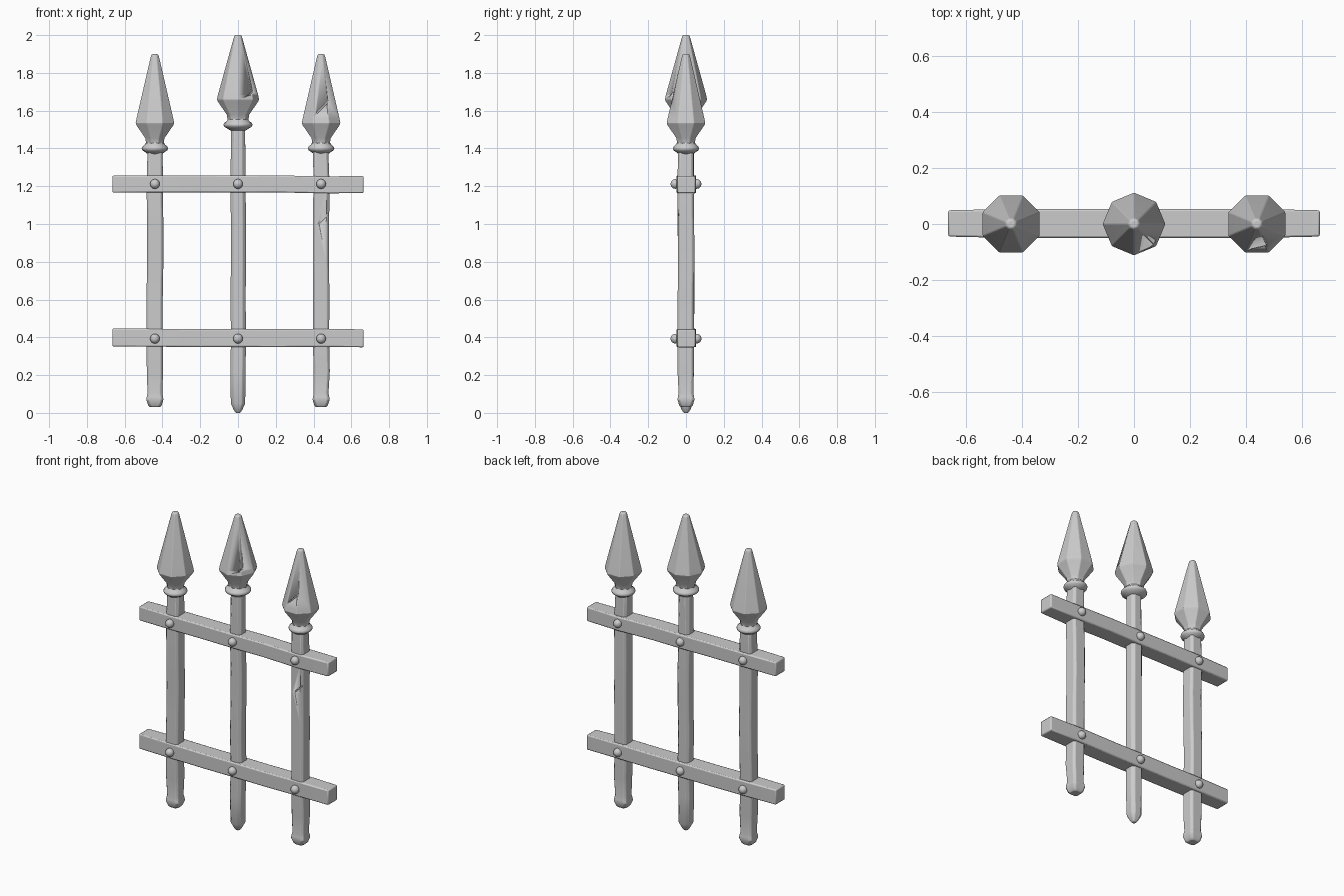
import bpy, bmesh, math, random
from mathutils import Vector

if "Cube" in bpy.data.objects:
    bpy.data.objects.remove(bpy.data.objects["Cube"])

random.seed(4)


def finish(bm, name, bevel=0.0, angle=30):
    bmesh.ops.recalc_face_normals(bm, faces=bm.faces)
    mesh = bpy.data.meshes.new(name)
    bm.to_mesh(mesh)
    bm.free()
    ob = bpy.data.objects.new(name, mesh)
    bpy.context.collection.objects.link(ob)
    bpy.ops.object.select_all(action='DESELECT')
    ob.select_set(True)
    bpy.context.view_layer.objects.active = ob
    if bevel:
        mod = ob.modifiers.new("worn_edges", 'BEVEL')
        mod.width, mod.segments, mod.limit_method = bevel, 2, 'ANGLE'
    bpy.ops.object.shade_smooth_by_angle(angle=math.radians(angle))
    return ob


def loft(name, rings, bevel=0.0, angle=30):
    """Skin a list of point rings and cap both ends."""
    bm = bmesh.new()
    loops = [[bm.verts.new(p) for p in ring] for ring in rings]
    n = len(loops[0])
    for a, b in zip(loops, loops[1:]):
        for i in range(n):
            j = (i + 1) % n
            bm.faces.new((a[i], a[j], b[j], b[i]))
    bm.faces.new(loops[0])
    bm.faces.new(loops[-1])
    return finish(bm, name, bevel, angle)


def square_ring(x, z, h, chamfer, wobble=0.0):
    f = h - chamfer
    dx, dy = (random.uniform(-wobble, wobble) for _ in range(2))
    pts = [(h, -f), (h, f), (f, h), (-f, h), (-h, f), (-h, -f), (-f, -h), (f, -h)]
    return [(x + dx + u, dy + v, z) for u, v in pts]


def lathe(name, x, profile, sides, turn=0.0, bevel=0.0, angle=30):
    rings = [[(x + r * math.cos(turn + math.tau * i / sides),
               r * math.sin(turn + math.tau * i / sides), z) for i in range(sides)]
             for r, z in profile]
    return loft(name, rings, bevel, angle)


def groove(target, centre, length, tilt, width=0.007, depth=0.024):
    """Cut a thin slanted crack into the front of a part."""
    bm = bmesh.new()
    bmesh.ops.create_cube(bm, size=1)
    for v in bm.verts:
        v.co = Vector((v.co.x * length, v.co.y * depth, v.co.z * width))
    cutter = finish(bm, "crack_cutter")
    cutter.location = centre
    cutter.rotation_euler = (0, -tilt, 0)
    cutter.hide_render = True
    cutter.hide_set(True)
    mod = target.modifiers.new("crack", 'BOOLEAN')
    mod.operation, mod.solver, mod.object = 'DIFFERENCE', 'EXACT', cutter


# Posts with spear heads: x, head drop, foot profile (z, half width), chamfer
foot_side = [(0.03, 0.027), (0.04, 0.036), (0.07, 0.045), (0.085, 0.043), (0.105, 0.039)]
foot_mid = [(0.0, 0.012), (0.015, 0.022), (0.05, 0.038)]
posts = [("left", -0.44, 1.40, foot_side, 0.012, 1.0),
         ("middle", 0.0, 1.525, foot_mid, 0.017, 1.1),
         ("right", 0.44, 1.40, foot_side, 0.012, 1.0)]
parts = {}
for side, x, collar, foot, chamfer, s in posts:
    h = 0.040 if side == "middle" else 0.043
    rings = [square_ring(x, z, w, min(chamfer, w * 0.5)) for z, w in foot]
    for z in (0.22, 0.4, 0.6, 0.8, 1.0, 1.2, collar):
        rings.append(square_ring(x, z, h - 0.003 * (z > 1.22), chamfer, 0.003))
    parts[side + "_post"] = loft(side + "_post", rings, 0.003)

    # Round collar under the head
    ring = [(0.038, -0.03), (0.052, -0.019), (0.066, -0.010), (0.070, 0.0),
            (0.066, 0.010), (0.054, 0.020), (0.047, 0.032), (0.047, 0.05)]
    lathe(side + "_collar", x, [(r * s, collar + z) for r, z in ring], 16, angle=50)

    # Faceted spear head
    top = 2.0 if side == "middle" else 1.9
    wide = collar + 0.135
    turn = 0.0 if side == "middle" else math.pi / 8
    r = 0.112 if side == "middle" else 0.110
    head = [(0.050 * s, collar + 0.025), (0.055 * s, collar + 0.055),
            (r * 0.96, wide - 0.012), (r, wide), (r * 0.96, wide + 0.022),
            (0.027, top - 0.028), (0.021, top - 0.006), (0.014, top)]
    parts[side + "_head"] = lathe(side + "_spear_head", x, head, 8, turn, 0.003, 28)

# Cross rails with slightly uneven faces
for name, z0, z1 in (("lower_rail", 0.35, 0.445), ("upper_rail", 1.165, 1.255)):
    rings = []
    for i, x in enumerate((-0.665, -0.44, -0.2, 0.0, 0.2, 0.44, 0.665)):
        d = 0.047 if i in (0, 6) else 0.052
        j = random.uniform(-0.003, 0.003)
        rings.append([(x, -d + 0.002, z0 + j), (x, d + 0.002, z0 + j),
                      (x, d + 0.002, z1 + j), (x, -d + 0.002, z1 + j)])
    loft(name, rings, 0.007)

# Domed rivets on both sides of every crossing
for x in (-0.44, 0.0, 0.44):
    for z in (0.393, 1.212):
        for y in (-0.056, 0.056):
            bm = bmesh.new()
            bmesh.ops.create_uvsphere(bm, u_segments=14, v_segments=8, radius=0.026)
            rivet = finish(bm, "rivet", angle=60)
            rivet.location = (x, y, z)

# Cracks in the right post and heads
groove(parts["right_head"], (0.46, -0.083, 1.63), 0.12, math.radians(45))
groove(parts["right_post"], (0.455, -0.043, 1.03), 0.08, math.radians(45), depth=0.014)
groove(parts["middle_head"], (0.075, -0.07, 1.70), 0.09, math.radians(45))
